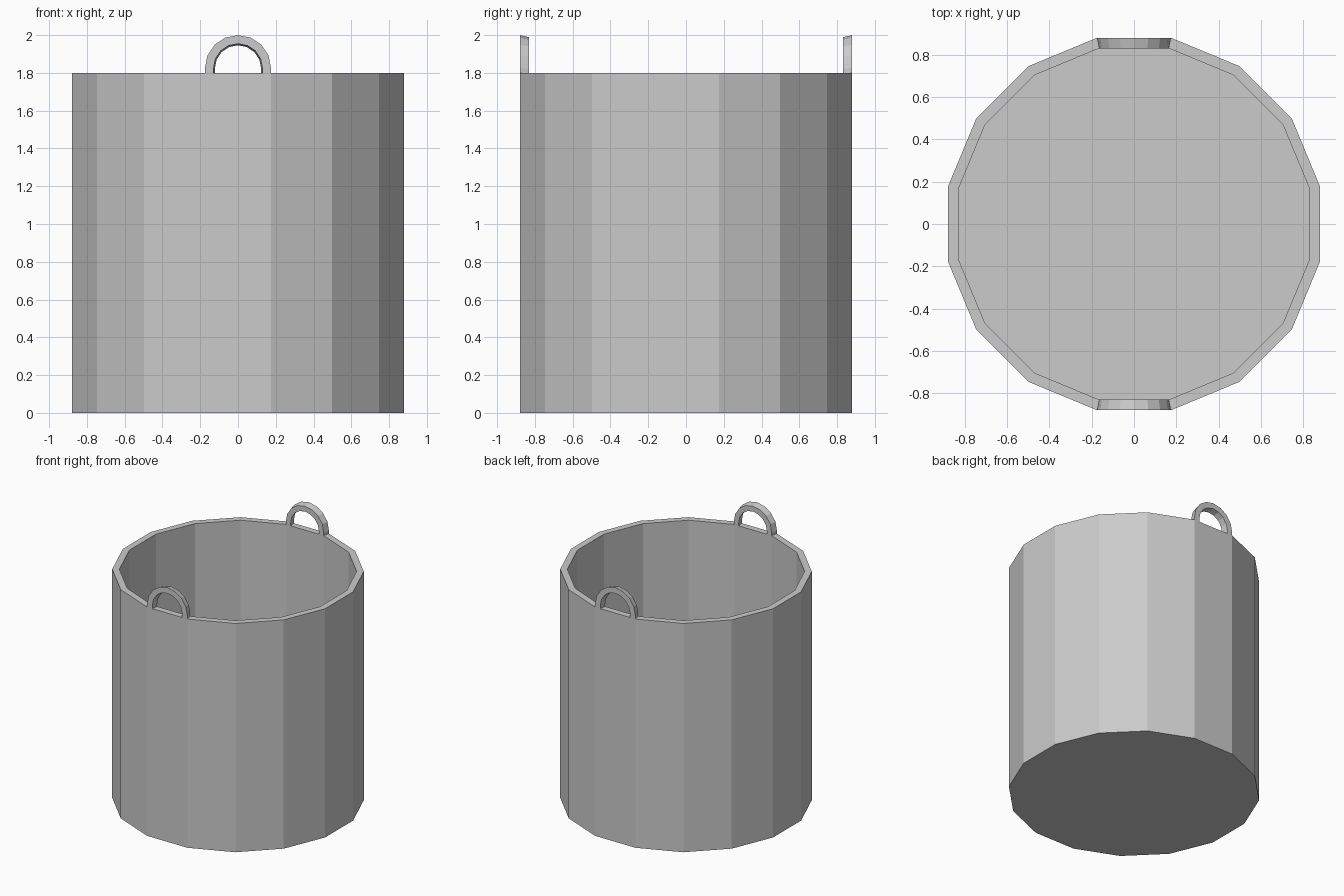
import bpy, bmesh
from math import pi, cos, sin

if "Cube" in bpy.data.objects:
    bpy.data.objects.remove(bpy.data.objects["Cube"])

SIDES = 16
OUT, INN = 0.88, 0.83          # wall distances to the flat sides
HEIGHT, FLOOR = 1.80, 0.05


def make_object(name, bm):
    bmesh.ops.recalc_face_normals(bm, faces=bm.faces)
    mesh = bpy.data.meshes.new(name)
    bm.to_mesh(mesh)
    bm.free()
    obj = bpy.data.objects.new(name, mesh)
    bpy.context.collection.objects.link(obj)
    return obj


def bridge(bm, a, b, closed=True):
    n = len(a)
    for i in range(n if closed else n - 1):
        j = (i + 1) % n
        bm.faces.new((a[i], a[j], b[j], b[i]))


# Hollow faceted tub: outer wall, rim, inner wall, floor
bm = bmesh.new()
rings = []
for apothem, z in ((OUT, 0), (OUT, HEIGHT), (INN, HEIGHT), (INN, FLOOR)):
    r = apothem / cos(pi / SIDES)
    rings.append([bm.verts.new((r * cos((i + 0.5) * 2 * pi / SIDES),
                                r * sin((i + 0.5) * 2 * pi / SIDES), z))
                  for i in range(SIDES)])
for a, b in zip(rings, rings[1:]):
    bridge(bm, a, b)
bm.faces.new(rings[0])
bm.faces.new(rings[-1])
make_object("tub", bm)


# Arched handle, tapering inwards to follow the rim segment
def arch(bm, radius, scale, y):
    pts = [(radius, HEIGHT)]
    pts += [(radius * cos(i * pi / 8), HEIGHT + 0.025 + (radius * sin(i * pi / 8)) * 1.0)
            for i in range(9)]
    pts.append((-radius, HEIGHT))
    return [bm.verts.new((x * scale, y, HEIGHT + (z - HEIGHT) * scale)) for x, z in pts]


def handle(name, side):
    bm = bmesh.new()
    k = INN / OUT
    loops = [arch(bm, 0.175, 1, side * OUT), arch(bm, 0.175, k, side * INN),
             arch(bm, 0.13, k, side * INN), arch(bm, 0.13, 1, side * OUT)]
    for i in range(4):
        bridge(bm, loops[i], loops[(i + 1) % 4], closed=False)
    for end in (0, -1):
        bm.faces.new([loop[end] for loop in loops])
    make_object(name, bm)


handle("front_handle", -1)
handle("back_handle", 1)
